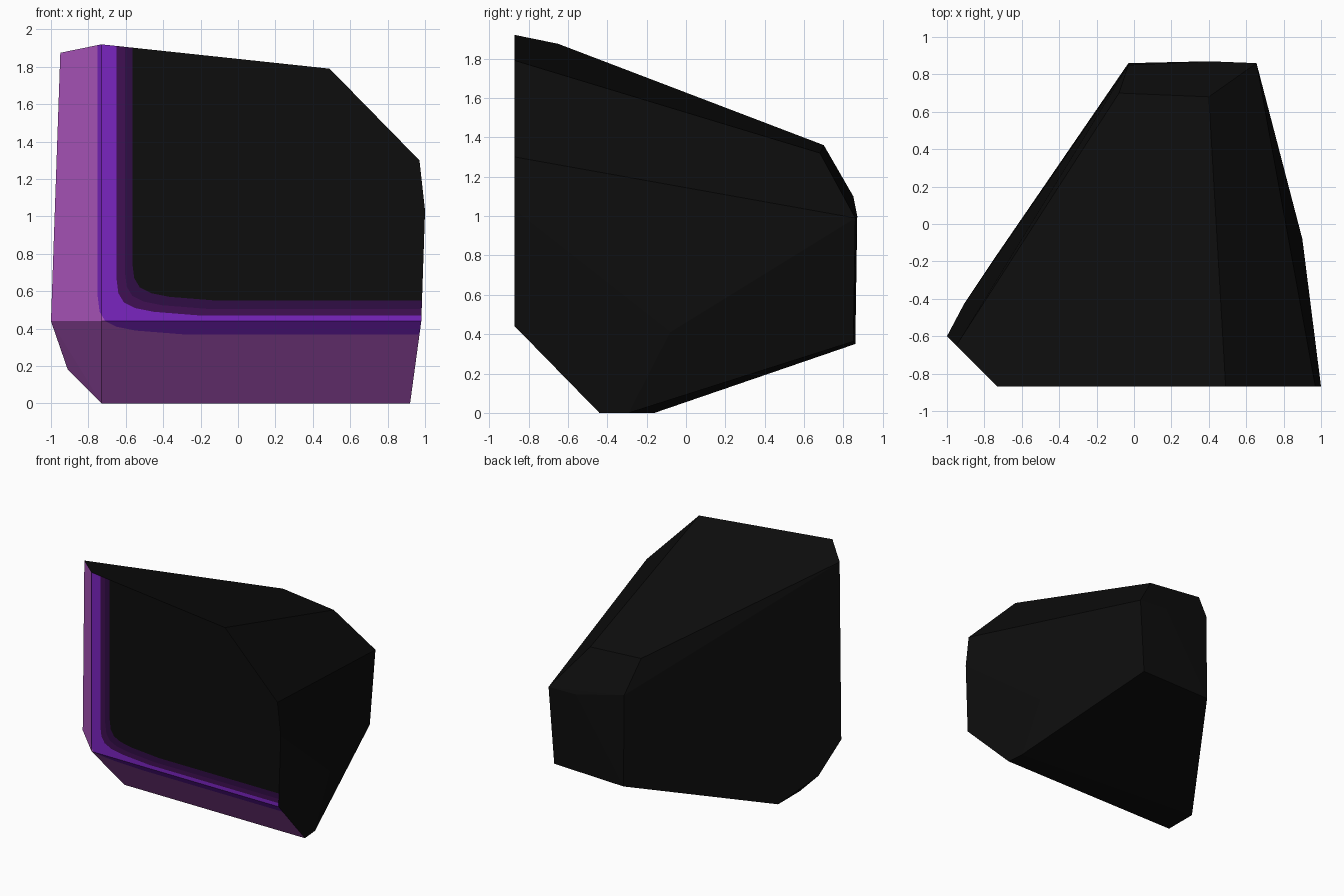
import bpy, bmesh, math
from mathutils import Vector

if "Cube" in bpy.data.objects:
    bpy.data.objects.remove(bpy.data.objects["Cube"])

# Colours: outer chamfer, three inlay bands, dark body
COLOURS = [
    ("lilac", (0.45, 0.10, 0.56)),
    ("violet", (0.195, 0.018, 0.53)),
    ("deep_purple", (0.050, 0.005, 0.085)),
    ("dark_plum", (0.030, 0.004, 0.060)),
    ("black", (0.004, 0.004, 0.004)),
]

# Corners of the faceted block
CORNERS = [
    # front panel
    (-.73, -.87, .44), (-.73, -.87, 1.92), (.49, -.87, 1.79),
    (.97, -.87, 1.30), (1.0, -.87, 1.03), (.98, -.87, .44),
    # left chamfer
    (-.95, -.65, 1.875), (-1.0, -.60, .44), (-.91, -.43, .18),
    # underside
    (-.73, -.44, 0), (-.73, -.16, 0), (.92, -.44, 0), (.907, -.29, 0),
    # right side crease
    (.90, -.08, .41),
    # back
    (-.08, .70, 1.36), (.40, .68, 1.32), (-.03, .85, 1.10), (.40, .87, 1.0),
    (.655, .86, .99), (-.03, .86, .35), (.61, .85, .363),
]

# Band contours: left x and bottom z of each L-shaped line, with a shared rounded corner
LINES = [(-.75, .37), (-.65, .47), (-.605, .505), (-.565, .55)]
ROUND = [(0, .50), (0, .20), (.01, .12), (.04, .07), (.10, .04),
         (.20, .02), (.45, 0), (.80, 0)]


def half_planes(x, z):
    """Point and inward normal for every straight piece of a contour."""
    pts = [Vector((x + u, 0, z + v)) for u, v in ROUND]
    for p, q in zip(pts, pts[1:]):
        d = q - p
        yield p, Vector((-d.z, 0, d.x)).normalized()


bm = bmesh.new()
for c in CORNERS:
    bm.verts.new(c)
bmesh.ops.convex_hull(bm, input=bm.verts[:])
loose = [v for v in bm.verts if not v.link_faces]
bmesh.ops.delete(bm, geom=loose, context='VERTS')
bmesh.ops.dissolve_limit(bm, angle_limit=math.radians(1.5),
                         verts=bm.verts[:], edges=bm.edges[:])
bmesh.ops.recalc_face_normals(bm, faces=bm.faces[:])
bm.normal_update()


def front_faces():
    return [f for f in bm.faces if f.normal.y < -0.3]


# Cut the inlay bands into the front-facing faces only
contours = [list(half_planes(x, z)) for x, z in LINES]
for contour in contours:
    for p, n in contour:
        faces = front_faces()
        edges = {e for f in faces for e in f.edges}
        verts = {v for f in faces for v in f.verts}
        bmesh.ops.bisect_plane(bm, geom=list(verts) + list(edges) + faces,
                               dist=1e-5, plane_co=p, plane_no=n)
        bm.normal_update()

# Colour by how many contours a front face lies inside; the rest is black
for f in bm.faces:
    f.material_index = 4
    f.smooth = False
for f in front_faces():
    c = f.calc_center_median()
    f.material_index = sum(all((c - p).dot(n) > 0 for p, n in k) for k in contours)

mesh = bpy.data.meshes.new("faceted_block")
bm.to_mesh(mesh)
bm.free()
for name, rgb in COLOURS:
    mat = bpy.data.materials.new(name)
    mat.diffuse_color = (*rgb, 1)
    mat.use_nodes = True
    mat.node_tree.nodes["Principled BSDF"].inputs["Base Color"].default_value = mat.diffuse_color
    mesh.materials.append(mat)
obj = bpy.data.objects.new("faceted_block", mesh)
bpy.context.collection.objects.link(obj)
